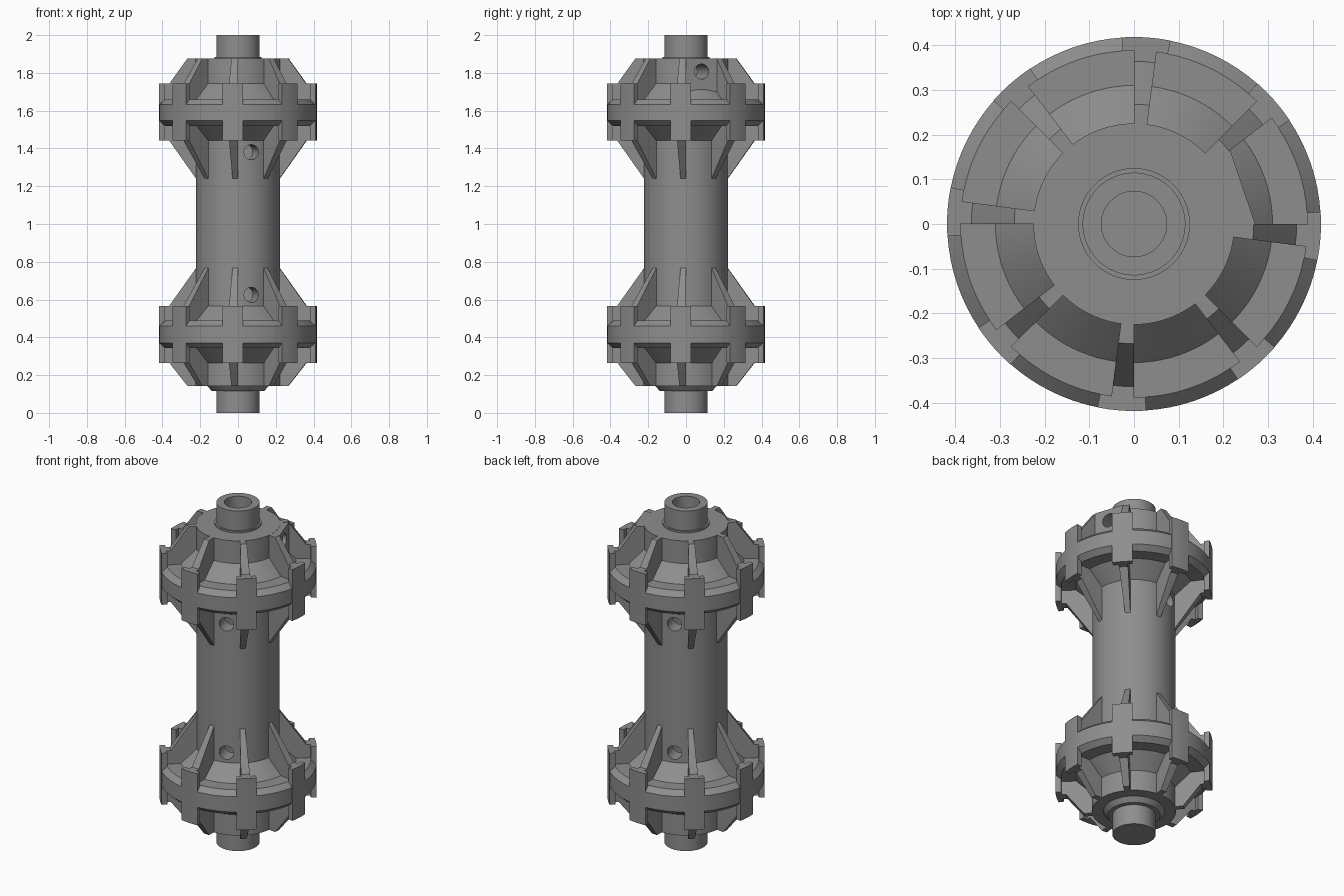
import bpy, bmesh, math
from mathutils import Matrix, Vector

if "Cube" in bpy.data.objects:
    bpy.data.objects.remove(bpy.data.objects["Cube"])

grey = bpy.data.materials.new("steel_grey")
grey.diffuse_color = (0.27, 0.27, 0.27, 1)
grey.use_nodes = True
grey.node_tree.nodes["Principled BSDF"].inputs["Base Color"].default_value = grey.diffuse_color


def finish(bm, name, smooth=True):
    bmesh.ops.remove_doubles(bm, verts=bm.verts, dist=1e-5)
    bmesh.ops.recalc_face_normals(bm, faces=bm.faces)
    me = bpy.data.meshes.new(name)
    bm.to_mesh(me)
    bm.free()
    me.materials.append(grey)
    ob = bpy.data.objects.new(name, me)
    bpy.context.collection.objects.link(ob)
    if smooth:
        smooth_by_angle(ob)
    return ob


def smooth_by_angle(ob):
    bpy.ops.object.select_all(action='DESELECT')
    bpy.context.view_layer.objects.active = ob
    ob.select_set(True)
    bpy.ops.object.shade_smooth_by_angle(angle=math.radians(25))


def revolve(bm, profile, start, end, steps):
    """Sweep an (r, z) outline around z; a partial sweep gets end caps."""
    full = abs(end - start) >= 360
    rings = []
    for i in range(steps if full else steps + 1):
        a = math.radians(start + (end - start) * i / steps)
        rings.append([bm.verts.new((r * math.cos(a), r * math.sin(a), z)) for r, z in profile])
    n = len(profile)
    for i in range(steps):
        a, b = rings[i], rings[(i + 1) % len(rings)]
        for j in range(n if not full else n - 1):
            k = (j + 1) % n
            bm.faces.new((a[j], b[j], b[k], a[k]))
    if not full:
        bm.faces.new(rings[0])
        bm.faces.new(rings[-1])


def cut(ob, cutter):
    m = ob.modifiers.new("hole", 'BOOLEAN')
    m.operation = 'DIFFERENCE'
    m.solver = 'EXACT'
    m.object = cutter
    bpy.ops.object.select_all(action='DESELECT')
    bpy.context.view_layer.objects.active = ob
    ob.select_set(True)
    bpy.ops.object.modifier_apply(modifier="hole")
    smooth_by_angle(ob)


def drill(angle, z, near, far):
    """Horizontal round cutter pointing outward at the given angle."""
    d = Vector((math.cos(math.radians(angle)), math.sin(math.radians(angle)), 0))
    bm = bmesh.new()
    bmesh.ops.create_cone(bm, cap_ends=True, segments=32, radius1=0.04, radius2=0.04, depth=far - near)
    rot = d.to_track_quat('Z', 'Y').to_matrix().to_4x4()
    bmesh.ops.transform(bm, verts=bm.verts,
                        matrix=Matrix.Translation(d * (near + far) / 2 + Vector((0, 0, z))) @ rot)
    ob = finish(bm, "hole_cutter", False)
    ob.hide_render = True
    return ob


# Hub body: shaft ends, both flanged rims, centre tube and inner bore
body_profile = [
    (0, 0), (.115, 0), (.115, .117), (.14, .117), (.163, .143), (.225, .143), (.225, .265),
    (.31, .344), (.388, .344), (.418, .371), (.418, .461), (.388, .488), (.31, .488),
    (.222, .567), (.222, 1.441), (.31, 1.52), (.388, 1.52), (.418, 1.547), (.418, 1.632),
    (.388, 1.66), (.31, 1.66), (.225, 1.743), (.225, 1.876), (.125, 1.876), (.125, 1.885),
    (.115, 1.885), (.115, 2), (.073, 2), (.073, 1.72), (.13, 1.68), (.13, .3), (0, .3)]
bm = bmesh.new()
revolve(bm, body_profile, 0, 360, 96)
body = finish(bm, "hub_body")

# Flat pad between two upper ribs
PAD = 18.75
bm = bmesh.new()
bmesh.ops.create_cube(bm, size=1)
half = .257 * math.tan(math.radians(PAD))
bmesh.ops.transform(bm, verts=bm.verts,
                    matrix=Matrix.Rotation(math.radians(PAD), 4, 'Z')
                    @ Matrix.Translation((.2185, 0, 1.7775))
                    @ Matrix.Diagonal((.077, 2 * half, .195, 1)))
pad = finish(bm, "flat_pad", False)

# Drilled holes: two through the tube from front to back, one in the pad
for z in (1.38, .625):
    cut(body, drill(PAD - 90, z, -.3, .3))
pad_drill = drill(PAD, 1.807, .03, .35)
cut(body, pad_drill)
cut(pad, pad_drill)

# Eight wedge ribs and rim blocks on each flange
upper_rib = [(.2, 1.876), (.268, 1.876), (.364, 1.743), (.39, 1.743),
             (.39, 1.441), (.364, 1.441), (.222, 1.24), (.2, 1.24)]
lower_rib = [(.2, .143), (.268, .143), (.364, .265), (.39, .265),
             (.39, .567), (.364, .567), (.222, .767), (.2, .767)]
for label, rib, z0, z1 in (("upper", upper_rib, 1.441, 1.743), ("lower", lower_rib, .265, .567)):
    ribs, blocks = bmesh.new(), bmesh.new()
    for k in range(8):
        a = 45 * k
        revolve(ribs, rib, a - 7.5, a, 2)
        revolve(blocks, [(.388, z0), (.4185, z0), (.4185, z1), (.388, z1)], a - 11.25, a + 3.75, 4)
    finish(ribs, label + "_ribs")
    finish(blocks, label + "_rim_blocks")
